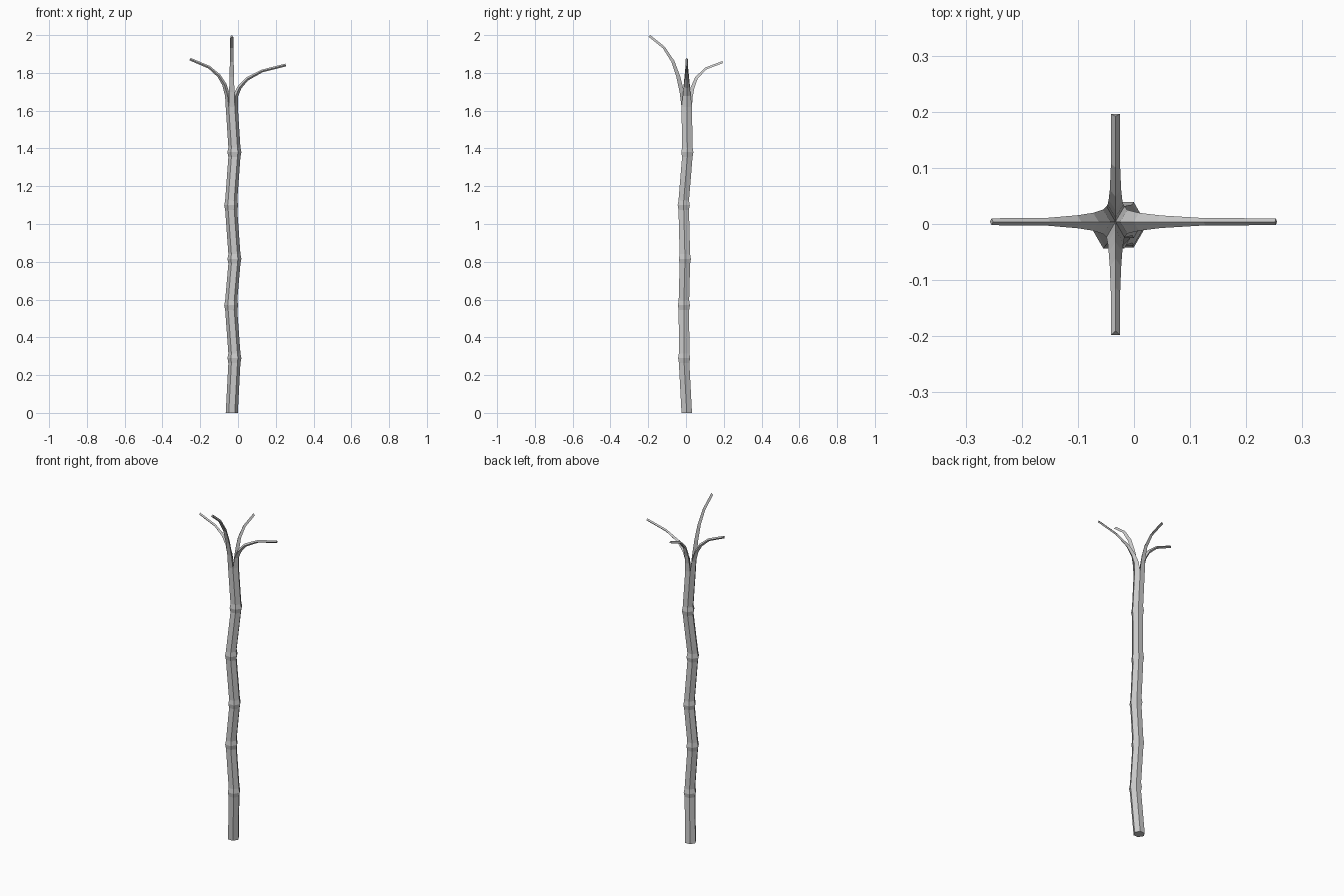
import bpy
import math
from mathutils import Vector

if "Cube" in bpy.data.objects:
    bpy.data.objects.remove(bpy.data.objects["Cube"])

R = 0.032
AXIS = Vector((-0.033, 0.004))
FORK = 1.62


def hexagon(i, r=R):
    a = math.radians(60 * i)
    return Vector((r * math.cos(a), r * math.sin(a)))


def loft(name, rings):
    """Flat-shaded tube through equal-length rings, capped at both ends."""
    n = len(rings[0])
    verts = [p for ring in rings for p in ring]
    faces = [(k * n + i, k * n + (i + 1) % n, (k + 1) * n + (i + 1) % n, (k + 1) * n + i)
             for k in range(len(rings) - 1) for i in range(n)]
    faces.append(tuple(reversed(range(n))))
    faces.append(tuple(range(len(verts) - n, len(verts))))
    mesh = bpy.data.meshes.new(name)
    mesh.from_pydata(verts, [], faces)
    mesh.update()
    ob = bpy.data.objects.new(name, mesh)
    bpy.context.collection.objects.link(ob)
    return ob


# Zigzag six-sided stalk with a swollen joint at each bend
joints = [(-0.019, -0.010, 0.29), (-0.036, -0.011, 0.57), (-0.019, -0.006, 0.815),
          (-0.036, -0.012, 1.10), (-0.019, 0.007, 1.38)]
path = [(AXIS.x, AXIS.y, 0.0, R)]
for x, y, z in joints:
    path += [(x, y, z - 0.025, R), (x, y, z, 0.037), (x, y, z + 0.025, R)]
path.append((AXIS.x, AXIS.y, FORK, R))
loft("stalk", [[(x + hexagon(i, r).x, y + hexagon(i, r).y, z) for i in range(6)]
               for x, y, z, r in path])


def leaf(name, corners, angle, points, end_radial, end_side):
    """Sweep a wedge of the stalk section outwards; points are (distance, z)."""
    out = Vector((math.cos(angle), math.sin(angle)))
    side = Vector((-out.y, out.x))
    section = [Vector((0, 0))] + [hexagon(i) for i in corners]
    mid = max(s.dot(out) for s in section) / 2
    pts = [(mid, FORK)] + points
    rings = []
    for k, (d, z) in enumerate(pts):
        # Tangent in the vertical plane of the leaf
        a, b = pts[max(k - 1, 0)], pts[min(k + 1, len(pts) - 1)]
        t = Vector((b[0] - a[0], b[1] - a[1])).normalized()
        if k == 0:
            t = Vector((0, 1))
        f = min(1, 1.15 * (z - FORK) / (pts[-1][1] - FORK))
        fr, fs = 1 + (end_radial - 1) * f, 1 + (end_side - 1) * f
        ring = []
        for s in section:
            u = (s.dot(out) - mid) * fr
            v = s.dot(side) * fs
            xy = AXIS + out * (d + u * t.y) + side * v
            ring.append((xy.x, xy.y, z - u * t.x))
        rings.append(ring)
    loft(name, rings)


# Four arching leaves that together fill the top of the stalk
leaf("right_leaf", (-1, 0, 1), 0,
     [(0.021, 1.68), (0.042, 1.725), (0.08, 1.767), (0.16, 1.81), (0.286, 1.842)], 0.45, 0.22)
leaf("left_leaf", (2, 3, 4), math.pi,
     [(0.022, 1.68), (0.04, 1.74), (0.068, 1.785), (0.12, 1.83), (0.221, 1.873)], 0.45, 0.22)
leaf("back_leaf", (1, 2), math.pi / 2,
     [(0.019, 1.67), (0.030, 1.72), (0.051, 1.773), (0.1, 1.823), (0.19, 1.857)], 0.4, 0.5)
leaf("front_leaf", (4, 5), -math.pi / 2,
     [(0.026, 1.70), (0.045, 1.78), (0.073, 1.86), (0.122, 1.935), (0.198, 1.996)], 0.45, 0.5)
